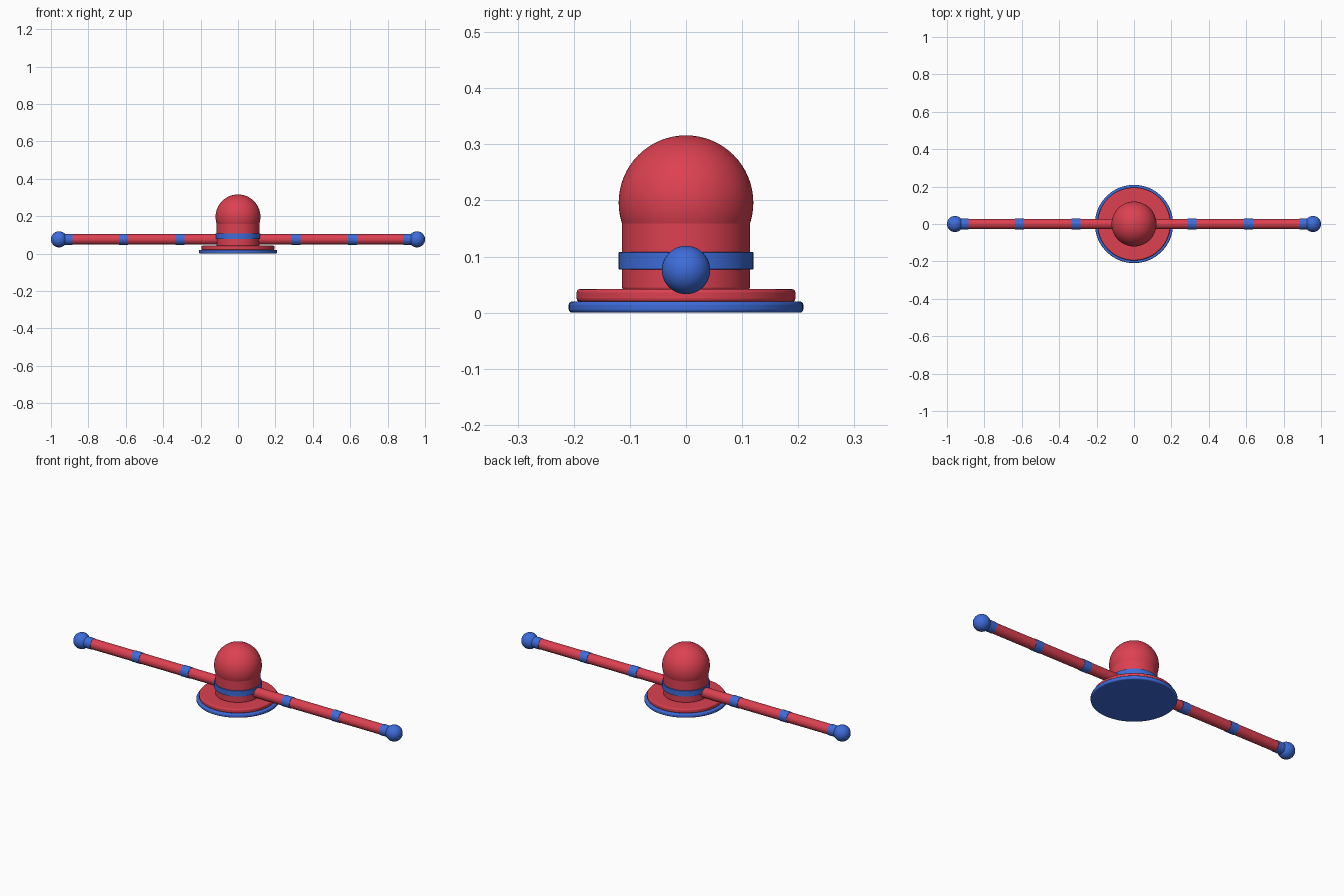
import bpy, math

if "Cube" in bpy.data.objects:
    bpy.data.objects.remove(bpy.data.objects["Cube"])


def material(name, rgb):
    m = bpy.data.materials.new(name)
    m.diffuse_color = (*rgb, 1)
    m.use_nodes = True
    m.node_tree.nodes["Principled BSDF"].inputs["Base Color"].default_value = m.diffuse_color
    return m


RED = material("red", (0.72, 0.052, 0.082))
BLUE = material("blue", (0.047, 0.150, 0.70))


def finish(name, mat, bevel=0):
    ob = bpy.context.object
    ob.name = name
    ob.data.materials.append(mat)
    if bevel:
        b = ob.modifiers.new("soft_edge", 'BEVEL')
        b.width = bevel
        b.segments = 3
        b.limit_method = 'ANGLE'
        b.angle_limit = math.radians(40)
    bpy.ops.object.shade_smooth_by_angle(angle=math.radians(40))
    return ob


def disc(name, mat, r, z0, z1, bevel=0):
    bpy.ops.mesh.primitive_cylinder_add(vertices=96, radius=r, depth=z1 - z0,
                                        location=(0, 0, (z0 + z1) / 2))
    return finish(name, mat, bevel)


def rod(name, mat, r, x0, x1, bevel=0):
    bpy.ops.mesh.primitive_cylinder_add(vertices=48, radius=r, depth=abs(x1 - x0),
                                        location=((x0 + x1) / 2, 0, ARM_Z),
                                        rotation=(0, math.pi / 2, 0))
    return finish(name, mat, bevel)


def ball(name, mat, r, loc):
    bpy.ops.mesh.primitive_uv_sphere_add(segments=64, ring_count=32, radius=r, location=loc)
    return finish(name, mat)


ARM_Z = 0.076

# Stepped base, body, band and dome
disc("base_plate", BLUE, 0.209, 0.0, 0.02, 0.006)
disc("upper_plate", RED, 0.195, 0.019, 0.042, 0.006)
disc("body", RED, 0.114, 0.04, 0.20, 0.005)
disc("body_band", BLUE, 0.12, 0.077, 0.108, 0.001)
ball("dome", RED, 0.12, (0, 0, 0.196))

# Arms with collars and end balls
for side, s in (("left", -1), ("right", 1)):
    rod(f"{side}_arm", RED, 0.0275, s * 0.05, s * 0.95)
    for i, x in enumerate((0.31, 0.612, 0.91)):
        rod(f"{side}_collar_{i + 1}", BLUE, 0.0295, s * (x - 0.024), s * (x + 0.024))
    ball(f"{side}_end_ball", BLUE, 0.043, (s * 0.957, 0, ARM_Z))
